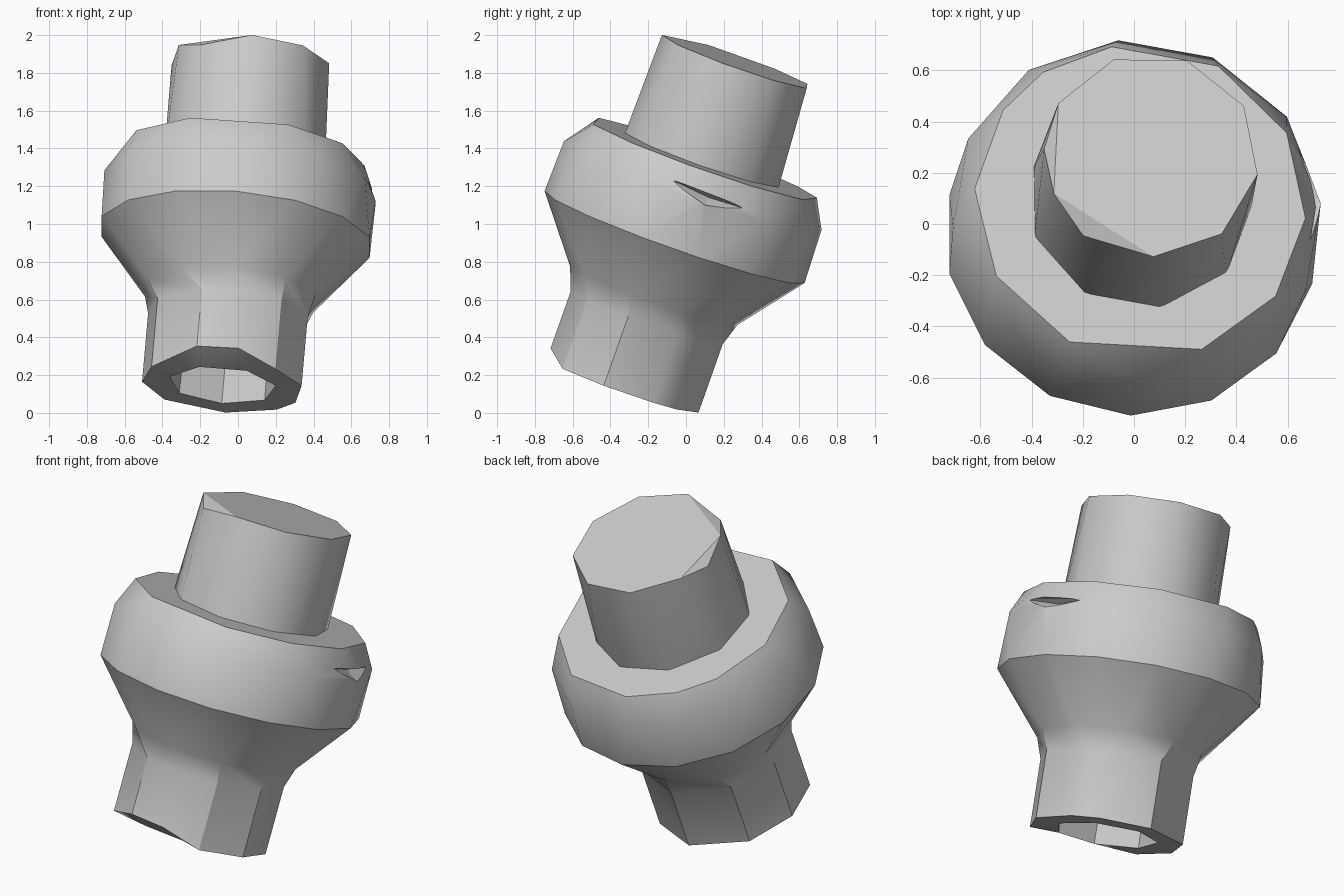
import bpy, bmesh
from math import cos, sin, radians
from mathutils import Vector, Matrix

cube = bpy.data.objects.get("Cube")
if cube:
    bpy.data.objects.remove(cube, do_unlink=True)

grey = bpy.data.materials.new("plain grey")
grey.use_nodes = True
grey.diffuse_color = (0.6, 0.6, 0.6, 1)
grey.node_tree.nodes["Principled BSDF"].inputs["Base Color"].default_value = grey.diffuse_color

# Leaning axis shared by all the turned parts
lean = Vector((0.0885, 0.354, 1)).normalized()
tilt = Vector((0, 0, 1)).rotation_difference(lean).to_matrix().to_4x4()
frame = Matrix.Translation((-0.08, -0.33, 0.17)) @ tilt


def even(count, phase):
    """Evenly spaced corner angles."""
    return [phase + 360 * i / count for i in range(count)]


def add_ring(bm, height, radius, angles, shifts=None):
    """Closed loop of corners; shifts moves single corners along the axis."""
    shifts = shifts or {}
    verts = [bm.verts.new((radius * cos(radians(a)), radius * sin(radians(a)),
                           height + shifts.get(a, 0))) for a in angles]
    edges = [bm.edges.new((v, verts[i - 1])) for i, v in enumerate(verts)]
    return verts, edges


def finish(name, bm):
    bmesh.ops.recalc_face_normals(bm, faces=bm.faces[:])
    mesh = bpy.data.meshes.new(name)
    bm.to_mesh(mesh)
    bm.free()
    mesh.materials.append(grey)
    obj = bpy.data.objects.new(name, mesh)
    bpy.context.collection.objects.link(obj)
    return obj


def turned(name, rings):
    """Skin over a stack of rings, closed at both ends."""
    bm = bmesh.new()
    loops = [add_ring(bm, *ring) for ring in rings]
    for (_, low), (_, high) in zip(loops, loops[1:]):
        bmesh.ops.bridge_loops(bm, edges=low + high)
    for (verts, _), ring in ((loops[0], rings[0]), (loops[-1], rings[-1])):
        shifts = ring[3] if len(ring) > 3 else {}
        flat = []
        for i, (v, a) in enumerate(zip(verts, ring[2])):
            if a in shifts:  # chipped corner becomes its own triangle
                bm.faces.new((verts[i - 1], v, verts[(i + 1) % len(verts)]))
            else:
                flat.append(v)
        bm.faces.new(flat)
    bm.transform(frame)
    obj = finish(name, bm)
    bpy.ops.object.select_all(action='DESELECT')
    obj.select_set(True)
    bpy.context.view_layer.objects.active = obj
    bpy.ops.object.shade_smooth_by_angle(angle=radians(32))
    return obj


# Hollow socket flaring into the broad collar
socket = [25, 47, 87, 135, 173, 208, 250, 280, 310, 347]
collar_top = [27, 61, 99, 125, 145, 176, 209, 244, 291, 324, 355]
housing = turned("socket_and_collar", [
    (0.5, 0.28, even(7, 90)),
    (-0.025, 0.29, even(7, 90)),
    (-0.025, 0.43, socket, {250: 0.065, 280: 0.065}),
    (0.36, 0.43, socket),
    (0.48, 0.47, even(10, 20)),
    (0.81, 0.73, even(14, 12)),
    (1.1, 0.725, even(12, 5)),
    (1.25, 0.65, collar_top),
])

# Upper stem with two chipped corners on its rim
turned("stem", [
    (1.2, 0.44, even(9, 0)),
    (1.8, 0.42, [30, 70, 110, 150, 175, 203, 230, 270, 310, 350],
     {175: -0.045, 230: -0.045}),
])

# Sliver-shaped nick in the left side of the collar
bm = bmesh.new()
for point in ((0.7, -0.11, 1.25), (0.71, 0.1, 1.1), (0.64, 0.38, 1.06)):
    bm.verts.new(point)
    bm.verts.new(Vector(point) + Vector((0.15, 0, 0)))
bm.verts.new((0.64, 0.12, 1.14))
bmesh.ops.convex_hull(bm, input=bm.verts[:])
cutter = finish("nick_cutter", bm)
cutter.hide_render = True
cutter.display_type = 'WIRE'
nick = housing.modifiers.new("nick", 'BOOLEAN')
nick.operation = 'DIFFERENCE'
nick.object = cutter
cutter.hide_set(True)
